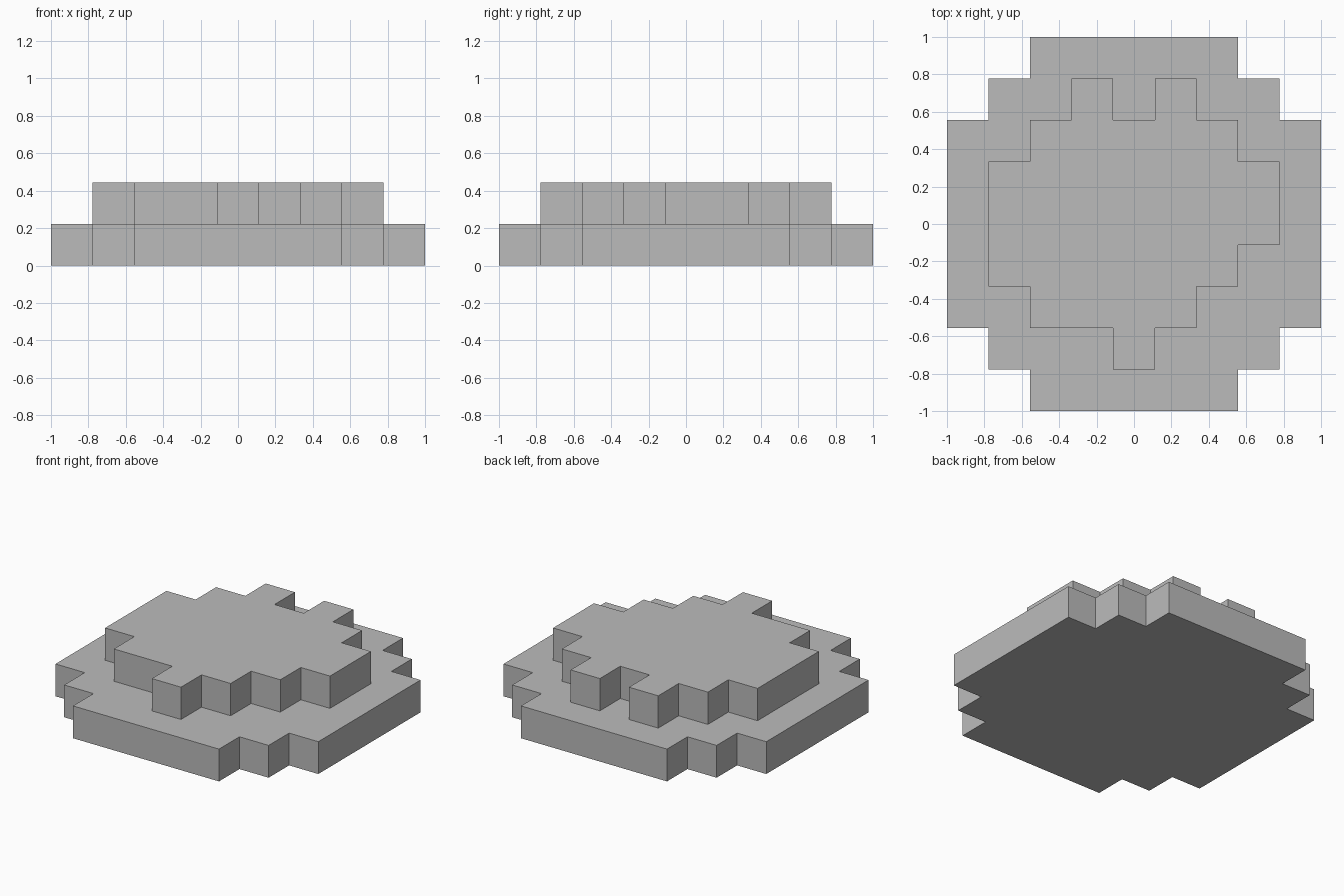
import bpy
import bmesh

UNIT = 1 / 9       # half of one square block
LAYER = 2 * UNIT   # height of one layer

if "Cube" in bpy.data.objects:
    bpy.data.objects.remove(bpy.data.objects["Cube"], do_unlink=True)

# Plain stone grey
stone = bpy.data.materials.new("stone_grey")
stone.use_nodes = True
colour = (0.5, 0.5, 0.5, 1)
stone.diffuse_color = colour
stone.node_tree.nodes["Principled BSDF"].inputs["Base Color"].default_value = colour


def slab(name, outline, layer):
    """Extrude a stepped outline, given in half blocks, into one flat layer."""
    bm = bmesh.new()
    verts = [bm.verts.new((x * UNIT, y * UNIT, layer * LAYER)) for x, y in outline]
    face = bm.faces.new(verts)
    top = bmesh.ops.extrude_face_region(bm, geom=[face])["geom"]
    moved = [v for v in top if isinstance(v, bmesh.types.BMVert)]
    bmesh.ops.translate(bm, verts=moved, vec=(0, 0, LAYER))
    bmesh.ops.recalc_face_normals(bm, faces=bm.faces)
    mesh = bpy.data.meshes.new(name)
    bm.to_mesh(mesh)
    bm.free()
    mesh.materials.append(stone)
    obj = bpy.data.objects.new(name, mesh)
    bpy.context.collection.objects.link(obj)
    return obj


# Lower layer: one stepped corner turned four times
corner = [(9, 5), (7, 5), (7, 7), (5, 7), (5, 9)]
base = []
for turn in range(4):
    base += corner
    corner = [(-y, x) for x, y in corner]
slab("lower_layer", base, 0)

# Upper layer: irregular stepped outline
upper = [
    (-3, 7), (-1, 7), (-1, 5), (1, 5), (1, 7), (3, 7), (3, 5),    # back edge
    (5, 5), (5, 3), (7, 3), (7, -1), (5, -1), (5, -3), (3, -3),   # left edge
    (3, -5), (1, -5), (1, -7), (-1, -7), (-1, -5),                # front edge
    (-5, -5), (-5, -3), (-7, -3), (-7, 3), (-5, 3), (-5, 5), (-3, 5),
]
slab("upper_layer", upper, 1)
